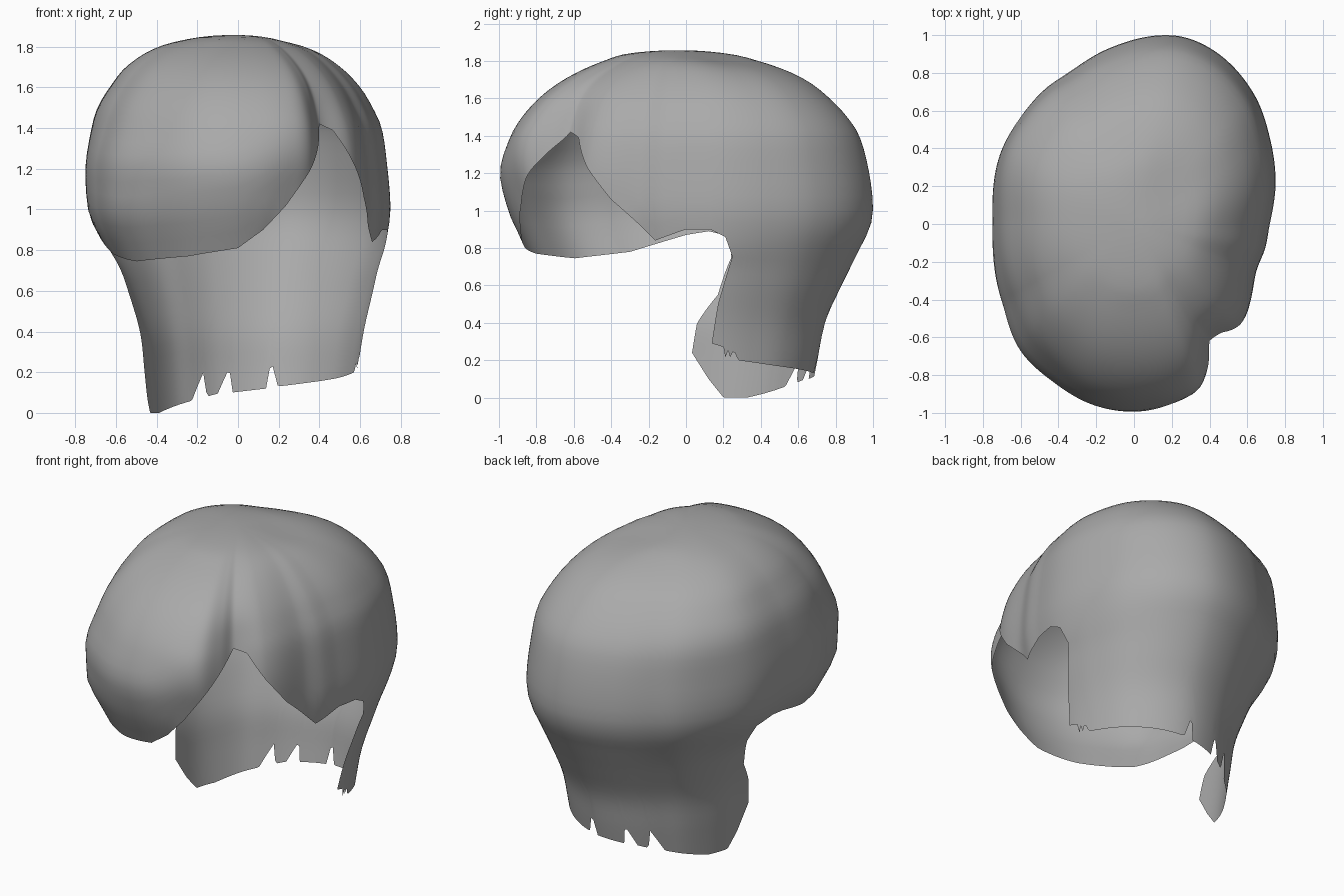
import bpy, bmesh, math

if "Cube" in bpy.data.objects:
    bpy.data.objects.remove(bpy.data.objects["Cube"])

TOP = 1.86

# Plan outline: (azimuth in degrees, radius), starting at the parting notch
PLAN = [(-68, .97), (-62, .87), (-57, .79), (-43, .785), (-22, .70), (-10, .708), (0, .72),
        (15, .776), (32, .85), (48, .94), (65, 1.01), (78, 1.02), (98, .94), (112, .88),
        (123, .86), (136, .83), (150, .806), (180, .75), (210, .81), (228, .90), (243, .94),
        (258, .985), (274, 1.0), (286, 1.0), (292, .97), (298, .87), (303, .79), (317, .785)]

# Height profile: z, then scale towards right, left, front, back
PROFILE = [(1.86, 0, 0, 0, 0), (1.84, .24, .29, .33, .28), (1.8, .45, .50, .46, .42),
           (1.7, .67, .73, .66, .64), (1.6, .80, .84, .79, .765), (1.5, .88, .92, .88, .86),
           (1.4, .94, .96, .94, .925), (1.2, .98, 1, 1, .98), (1.0, 1, .98, .955, 1),
           (.9, .985, .93, .91, .98), (.8, .96, .85, .865, .93), (.7, .92, .77, .82, .88),
           (.6, .89, .72, .7, .83), (.4, .83, .64, .7, .74), (.2, .79, .61, .7, .70),
           (0, .77, .585, .7, .66)]

# Lower edge of the cap: azimuth, z
CAP_HEM = [(-57, 1.42), (-51, 1.39), (-43, 1.23), (-33, 1.06), (-14, .84), (0, .9), (10, .9),
           (16, .86), (160, .86), (170, .89), (180, .87), (206, .78), (230, .745),
           (253, .77), (270, .81), (278, .9), (285, 1.02), (294, 1.22), (303, 1.42)]

# Side edges (z, azimuth) and ragged hem (azimuth, z) of the hair at the nape
EDGE_R = [(.29, 13), (.5, 15), (.75, 19.5), (.86, 16)]
EDGE_L = [(.24, 176), (.4, 173), (.55, 162), (.75, 158), (.86, 160)]
NAPE_HEM = [(13, .29), (19, .27), (20, .2), (21.2, .27), (22.3, .2), (23.5, .26), (26, .2),
            (45, .17), (60, .15), (74, .13), (77.2, .26), (78.3, .12), (92.5, .10),
            (93.6, .22), (99, .095), (104.5, .08), (105.6, .2), (113, .06), (130, .02),
            (140, 0), (155, 0), (165, .1), (176, .24)]


def linear(tab, x):
    if x <= tab[0][0]:
        return tab[0][1]
    for (x0, y0), (x1, y1) in zip(tab, tab[1:]):
        if x <= x1:
            return y0 + (y1 - y0) * (x - x0) / (x1 - x0)
    return tab[-1][1]


def smooth(tab, x):
    """Cubic interpolation through the table."""
    n = len(tab)

    def slope(i):
        a, b = tab[max(i - 1, 0)], tab[min(i + 1, n - 1)]
        return (b[1] - a[1]) / (b[0] - a[0])
    x = min(max(x, tab[0][0]), tab[-1][0])
    i = 0
    while i < n - 2 and x > tab[i + 1][0]:
        i += 1
    (x0, y0), (x1, y1) = tab[i], tab[i + 1]
    h = x1 - x0
    t = (x - x0) / h
    return ((2*t**3 - 3*t*t + 1) * y0 + (t**3 - 2*t*t + t) * h * slope(i)
            + (3*t*t - 2*t**3) * y1 + (t**3 - t*t) * h * slope(i + 1))


def ramp(a, b, x):
    f = min(max((x - a) / (b - a), 0), 1)
    return f * f * (3 - 2 * f)


def bump(az, centre, width):
    d = abs((az - centre + 180) % 360 - 180)
    return math.exp(-(d / width) ** 2)


SCALES = [[(math.sqrt(TOP - r[0]), r[k]) for r in PROFILE] for k in range(1, 5)]


def surface(az, z):
    """Point of the hair surface at an azimuth and height."""
    w = math.sqrt(max(TOP - z, 0))
    a = math.radians(az)
    c, s = math.cos(a), math.sin(a)
    side = smooth(SCALES[0 if c > 0 else 1], w)
    face = smooth(SCALES[2 if s < 0 else 3], w)
    r = smooth(PLAN, az)
    # the parting groove fades out above the notch
    r += .055 * bump(az, -56, 11) * ramp(1.4, 1.7, z)
    # the crown becomes round
    k = ramp(-.25, .5, w)
    r = r * k + .86 * (1 - k)
    # the fringe curls in beside the notch
    r *= 1 - .06 * bump(az, -71, 12) * ramp(1.42, 1.1, z)
    # the fringe hangs fuller low on the left and leaner above
    r *= 1 + bump(az, -135, 28) * (.03 * ramp(1.15, .95, z) - .03 * ramp(1.2, 1.45, z))
    # full shoulders at the upper back
    if s > 0:
        r *= 1 + (.02 if c > 0 else .055) * math.sin(2 * a) ** 2 * ramp(1.2, 1.6, z)
    r *= side * c * c + face * s * s
    x, y = r * c, r * s
    # shallow dip behind the crown
    if z > 1.5:
        z -= .025 * math.exp(-((x - .2) ** 2 + (y - .2) ** 2) / .04)
    return (x, y, z)


def add_grid(bm, columns):
    verts = [[bm.verts.new(p) for p in col] for col in columns]
    for a, b in zip(verts, verts[1:]):
        for i in range(len(a) - 1):
            bm.faces.new((a[i], a[i + 1], b[i + 1], b[i]))


bm = bmesh.new()

# Cap with the fringe and the right side panel
ROWS = 26
cap = []
for az in range(-57, 304):
    depth = TOP - linear(CAP_HEM, az)
    cap.append([surface(az, TOP - depth * (i / ROWS) ** 2) for i in range(ROWS + 1)])
add_grid(bm, cap)

# Ragged hair falling over the nape
nape = []
for k in range(145):
    u = k / 144
    hem = linear(NAPE_HEM, 13 + 163 * u)
    col = []
    for i in range(17):
        z = .86 + (hem - .86) * i / 16
        right, left = linear(EDGE_R, z), linear(EDGE_L, z)
        col.append(surface(right + (left - right) * u, z))
    nape.append(col)
add_grid(bm, nape)

bmesh.ops.remove_doubles(bm, verts=bm.verts, dist=.0002)
bmesh.ops.recalc_face_normals(bm, faces=bm.faces)
crown = max(bm.faces, key=lambda f: f.calc_center_median().z)
if crown.normal.z < 0:
    bmesh.ops.reverse_faces(bm, faces=bm.faces)

mesh = bpy.data.meshes.new("hair")
bm.to_mesh(mesh)
bm.free()
mat = bpy.data.materials.new("grey hair")
mat.diffuse_color = (.4, .4, .4, 1)
mat.use_nodes = True
mat.node_tree.nodes["Principled BSDF"].inputs["Base Color"].default_value = mat.diffuse_color
mesh.materials.append(mat)
hair = bpy.data.objects.new("hair", mesh)
bpy.context.collection.objects.link(hair)
for p in mesh.polygons:
    p.use_smooth = True
